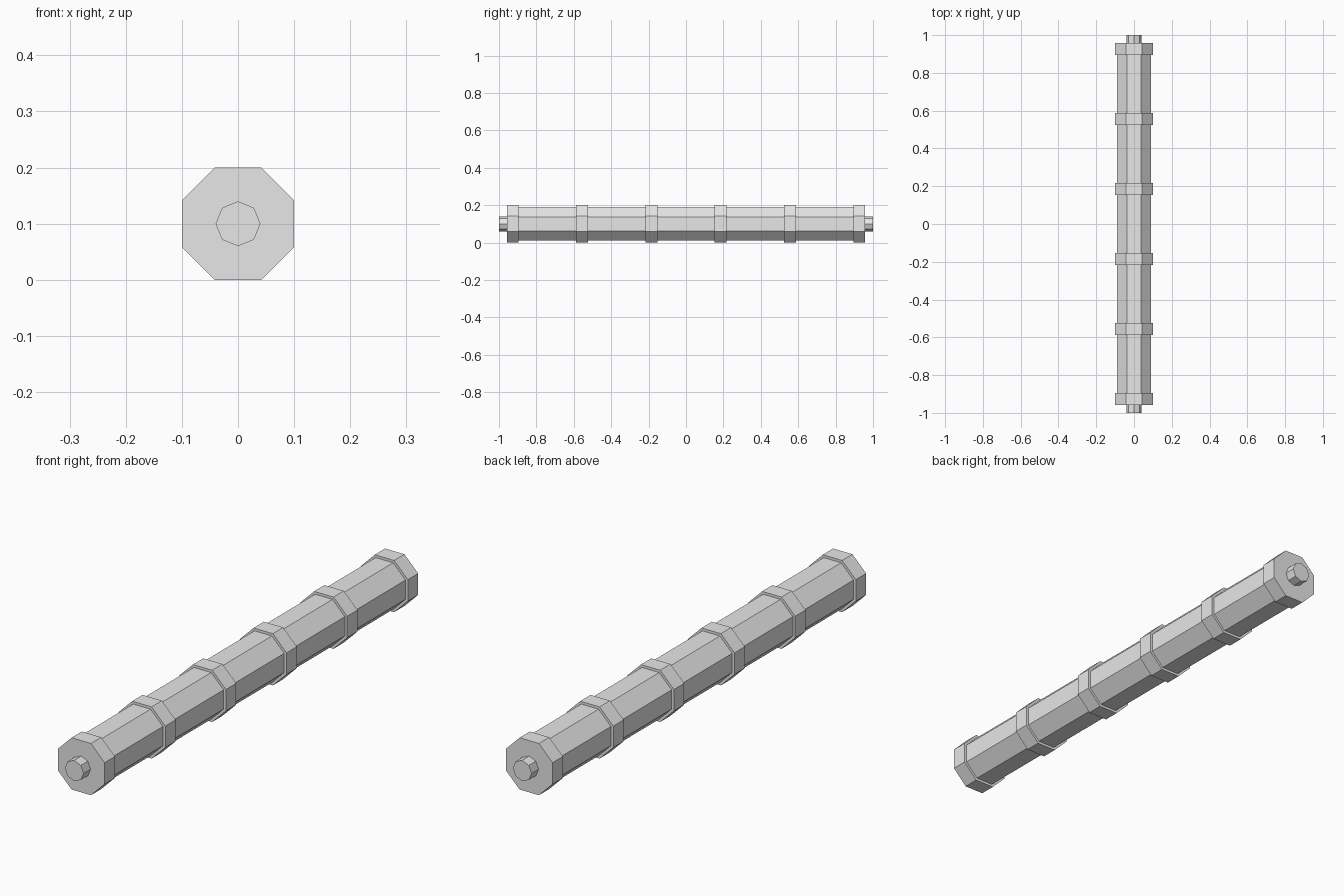
import bpy, math

if "Cube" in bpy.data.objects:
    bpy.data.objects.remove(bpy.data.objects["Cube"])

grey = bpy.data.materials.new("light grey")
grey.diffuse_color = (0.8, 0.8, 0.8, 1)
grey.use_nodes = True
grey.node_tree.nodes["Principled BSDF"].inputs["Base Color"].default_value = grey.diffuse_color

AXIS_Z = 0.1                               # height of the centre line
FLAT = 1 / math.cos(math.pi / 8)           # flat distance -> corner radius


def octagon_bar(name, radius, length, y=0, turn=0):
    """Eight-sided prism lying along y, turned about its own axis."""
    bpy.ops.mesh.primitive_cylinder_add(vertices=8, radius=radius, depth=length)
    ob = bpy.context.object
    ob.name = name
    ob.rotation_euler = (math.pi / 2, turn, 0)
    ob.location = (0, y, AXIS_Z)
    ob.data.materials.append(grey)
    return ob


# Main tube, flat side up
octagon_bar("tube", 0.09 * FLAT, 1.86, turn=math.pi / 8)

# Six evenly spaced collars
for i in range(6):
    octagon_bar(f"collar_{i + 1}", 0.1 * FLAT, 0.063,
                y=(i - 2.5) * 0.3703, turn=math.pi / 8)

# Thin end pegs, corner up
for side, name in ((-1, "front_peg"), (1, "back_peg")):
    octagon_bar(name, 0.04, 0.06, y=side * 0.97)
